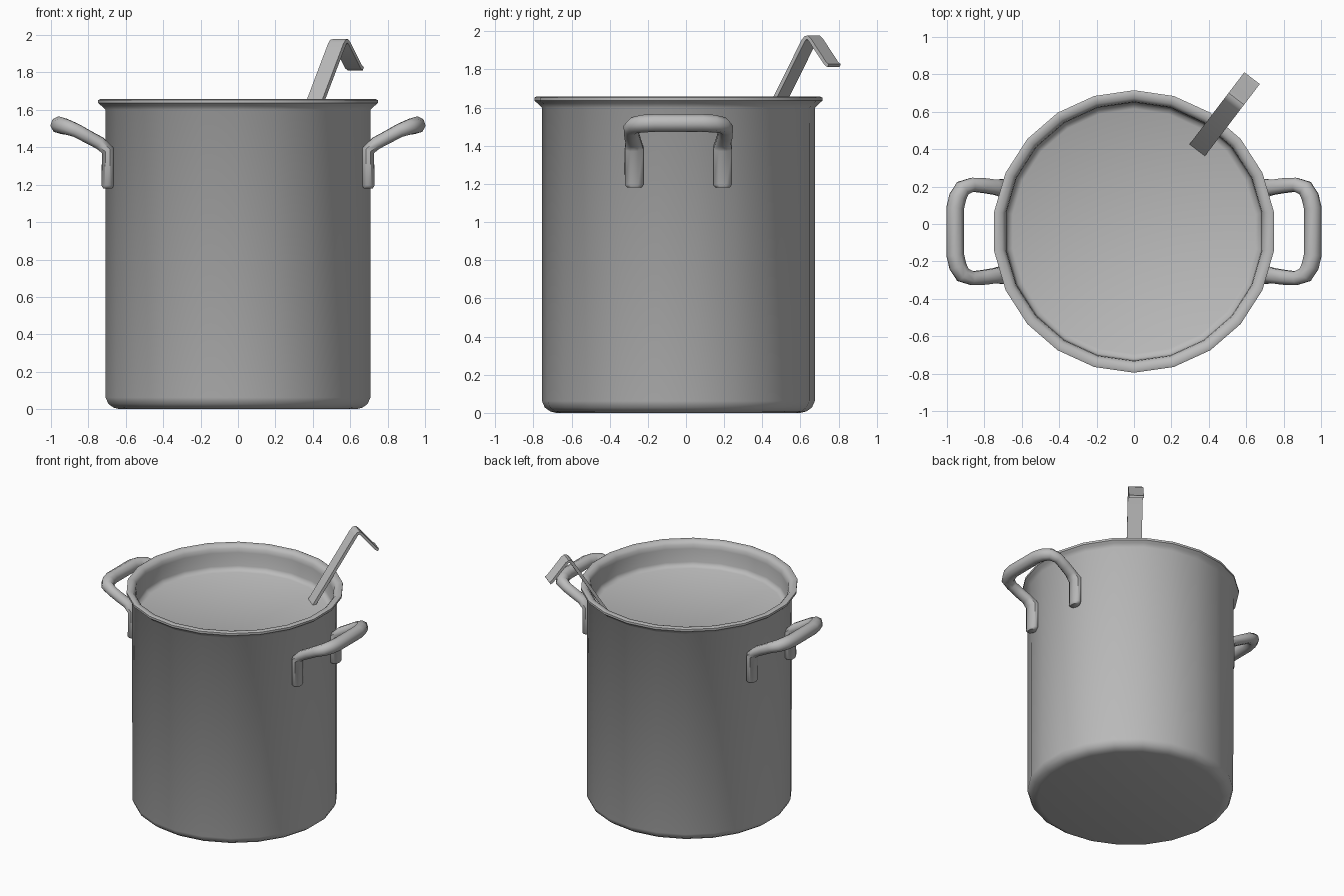
import bpy, bmesh, math
from mathutils import Vector, Quaternion

if "Cube" in bpy.data.objects:
    bpy.data.objects.remove(bpy.data.objects["Cube"])

steel = bpy.data.materials.new("steel grey")
steel.diffuse_color = (0.5, 0.5, 0.5, 1)
steel.use_nodes = True
steel.node_tree.nodes["Principled BSDF"].inputs["Base Color"].default_value = steel.diffuse_color
CY = -0.04      # pot centre in y
SIDES = 22


def finish(name, bm, angle):
    bmesh.ops.recalc_face_normals(bm, faces=bm.faces[:])
    mesh = bpy.data.meshes.new(name)
    bm.to_mesh(mesh)
    bm.free()
    mesh.materials.append(steel)
    ob = bpy.data.objects.new(name, mesh)
    bpy.context.collection.objects.link(ob)
    bpy.ops.object.select_all(action='DESELECT')
    ob.select_set(True)
    bpy.context.view_layer.objects.active = ob
    bpy.ops.object.shade_smooth_by_angle(angle=math.radians(angle))
    return ob


def skin(bm, rings):
    """Join successive rings of points into a closed tube with capped ends."""
    rows = [[bm.verts.new(p) for p in ring] for ring in rings]
    for a, b in zip(rows, rows[1:]):
        n = len(a)
        for i in range(n):
            bm.faces.new((a[i], a[(i + 1) % n], b[(i + 1) % n], b[i]))
    bm.faces.new(rows[0][::-1])
    bm.faces.new(rows[-1])


def lathe(name, profile):
    bm = bmesh.new()
    skin(bm, [[(r * math.sin(2 * math.pi * i / SIDES),
                CY + r * math.cos(2 * math.pi * i / SIDES), z)
               for i in range(SIDES)] for r, z in profile])
    return finish(name, bm, 50)


def handle(name, side):
    # half path: x, y offset, z, half width, half thickness
    half = [(0.697, 0.232, 1.18, 0.036, 0.024),
            (0.697, 0.232, 1.195, 0.049, 0.032),
            (0.697, 0.232, 1.385, 0.049, 0.034),
            (0.74, 0.236, 1.423, 0.040, 0.034),
            (0.80, 0.245, 1.455, 0.039, 0.034),
            (0.865, 0.250, 1.490, 0.037, 0.036),
            (0.915, 0.232, 1.508, 0.042, 0.040),
            (0.942, 0.185, 1.516, 0.044, 0.043),
            (0.956, 0.125, 1.519, 0.044, 0.043)]
    path = half + [(x, -y, z, w, t) for x, y, z, w, t in reversed(half)]
    pts = [Vector((x * side, CY + y, z)) for x, y, z, w, t in path]
    rings, normal, last = [], Vector((0, 1, 0)), Vector((0, 0, 1))
    for i, p in enumerate(pts):
        d_in = (p - pts[max(i - 1, 0)]).normalized()
        d_out = (pts[min(i + 1, len(pts) - 1)] - p).normalized()
        tangent = (d_in + d_out).normalized()
        normal = last.rotation_difference(tangent) @ normal
        last = tangent
        other = tangent.cross(normal)
        w, t = path[i][3], path[i][4]
        k = 1 / math.cos(math.pi / 8)
        rings.append([p + normal * w * k * math.cos(a) + other * t * k * math.sin(a)
                      for a in (math.pi / 4 * (j + 0.5) for j in range(8))])
    bm = bmesh.new()
    skin(bm, rings)
    return finish(name, bm, 50)


# Pot: outer wall, flared rim and inner wall down to the filled surface
lathe("pot", [(0.640, 0.0), (0.672, 0.008), (0.700, 0.028), (0.715, 0.062),
              (0.716, 1.600), (0.738, 1.622), (0.755, 1.636), (0.755, 1.652),
              (0.745, 1.657), (0.712, 1.652), (0.694, 1.630), (0.690, 1.600),
              (0.688, 1.500), (0.680, 1.478), (0.655, 1.466)])

# Side handles
handle("right_handle", 1)
handle("left_handle", -1)

# Ladle: a bent flat strip leaning on the rim (distance along, height)
along = Vector((0.606, 0.795, 0))
across = Vector((0.795, -0.606, 0))
start = Vector((0.338, 0.395, 0))
outer = [(-0.01, 1.45), (0.305, 1.955), (0.325, 1.975), (0.345, 1.978),
         (0.365, 1.963), (0.468, 1.838), (0.484, 1.828)]
inner = [(0.012, 1.445), (0.322, 1.940), (0.332, 1.955), (0.342, 1.957),
         (0.352, 1.948), (0.456, 1.823), (0.475, 1.812)]
bm = bmesh.new()
skin(bm, [[start + along * s + across * 0.052 * e + Vector((0, 0, z))
           for (s, z), e in ((o, -1), (o, 1), (i, 1), (i, -1))]
          for o, i in zip(outer, inner)])
finish("ladle_strip", bm, 40)
